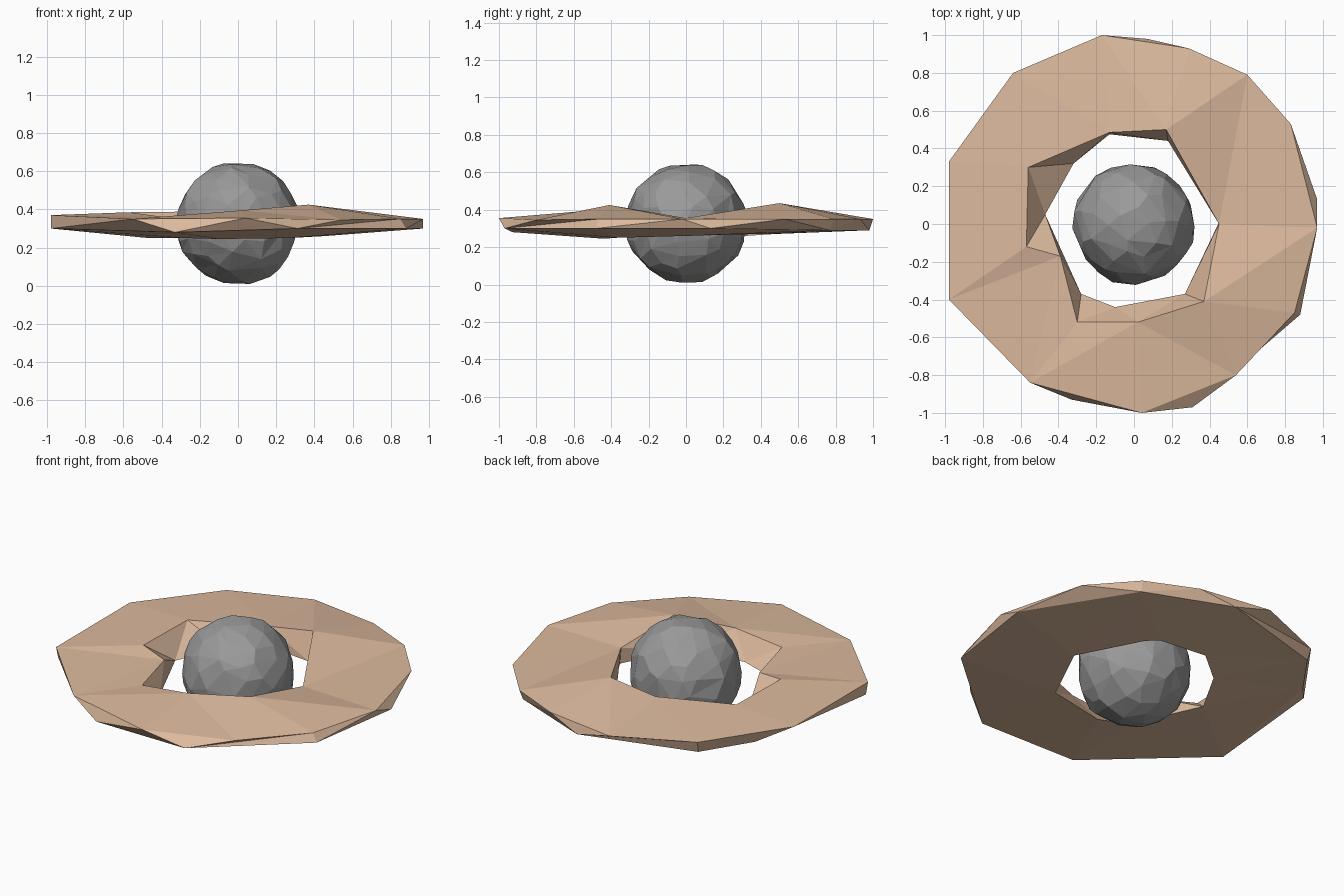
import bpy, bmesh, math, random
from mathutils import Vector

random.seed(4)
cube = bpy.data.objects.get("Cube")
if cube:
    bpy.data.objects.remove(cube, do_unlink=True)


def material(name, colour):
    mat = bpy.data.materials.new(name)
    mat.use_nodes = True
    mat.diffuse_color = (*colour, 1)
    mat.node_tree.nodes["Principled BSDF"].inputs["Base Color"].default_value = (*colour, 1)
    return mat


def make_object(name, bm, mat):
    mesh = bpy.data.meshes.new(name)
    bm.to_mesh(mesh)
    bm.free()
    mesh.materials.append(mat)
    obj = bpy.data.objects.new(name, mesh)
    bpy.context.collection.objects.link(obj)
    return obj


def angle(vert):
    return math.atan2(vert.co.y, vert.co.x) % math.tau


def add_loop(bm, points):
    return sorted((bm.verts.new(p) for p in points), key=angle)


def stitch(bm, a, b):
    """Join two rings of unequal count with triangles, walking round by angle."""
    i = j = 0
    while i < len(a) or j < len(b):
        next_a = angle(a[(i + 1) % len(a)]) + math.tau * ((i + 1) // len(a))
        next_b = angle(b[(j + 1) % len(b)]) + math.tau * ((j + 1) // len(b))
        va, vb = a[i % len(a)], b[j % len(b)]
        if j >= len(b) or (i < len(a) and next_a <= next_b):
            i += 1
            bm.faces.new((va, a[i % len(a)], vb))
        else:
            j += 1
            bm.faces.new((va, b[j % len(b)], vb))


sand = material("sand", (0.72, 0.49, 0.34))
stone = material("stone grey", (0.32, 0.32, 0.32))

# Faceted ring: four irregular rims joined into a closed band
outer_top = [(.97, -.02, .35), (.83, .53, .35), (.6, .79, .35), (.29, .93, .35),
             (-.17, 1, .35), (-.64, .8, .36), (-.98, .33, .37), (-.98, -.4, .37),
             (-.55, -.84, .35), (.04, -1, .355), (.54, -.8, .345), (.85, -.47, .35)]
outer_bottom = [(.97, .13, .3), (.59, .77, .29), (.07, .98, .29), (-.63, .78, .29),
                (-.83, .5, .3), (-.98, -.38, .3), (-.33, -.93, .28), (.31, -.97, .3),
                (.88, -.48, .3)]
inner_bottom = [(.45, .01, .26), (.24, .38, .27), (.18, .44, .27), (-.13, .475, .27),
                (-.32, .32, .26), (-.47, .05, .25), (-.28, -.37, .25),
                (-.1, -.44, .245), (.27, -.37, .25)]
inner_top = [(.45, 0, .355), (.17, .5, .435), (-.13, .485, .39), (-.56, .3, .385),
             (-.57, -.12, .385), (-.39, -.17, .36), (-.3, -.52, .36),
             (.02, -.52, .395), (.37, -.41, .425)]
bm = bmesh.new()
rims = [add_loop(bm, p) for p in (outer_top, outer_bottom, inner_bottom, inner_top)]
for k, rim in enumerate(rims):
    stitch(bm, rim, rims[(k + 1) % len(rims)])
bmesh.ops.recalc_face_normals(bm, faces=bm.faces)
make_object("ring", bm, sand)

# Rough rocky globe, thinned to uneven flat facets
bm = bmesh.new()
bmesh.ops.create_icosphere(bm, subdivisions=3, radius=0.325)
for v in bm.verts:
    shift = Vector([random.uniform(-.02, .02) for _ in range(3)])
    v.co = (v.co + shift).normalized() * random.uniform(.313, .329)
globe = make_object("rocky_globe", bm, stone)
globe.location.z = 0.326
thin = globe.modifiers.new("uneven facets", "DECIMATE")
thin.ratio = 0.65
